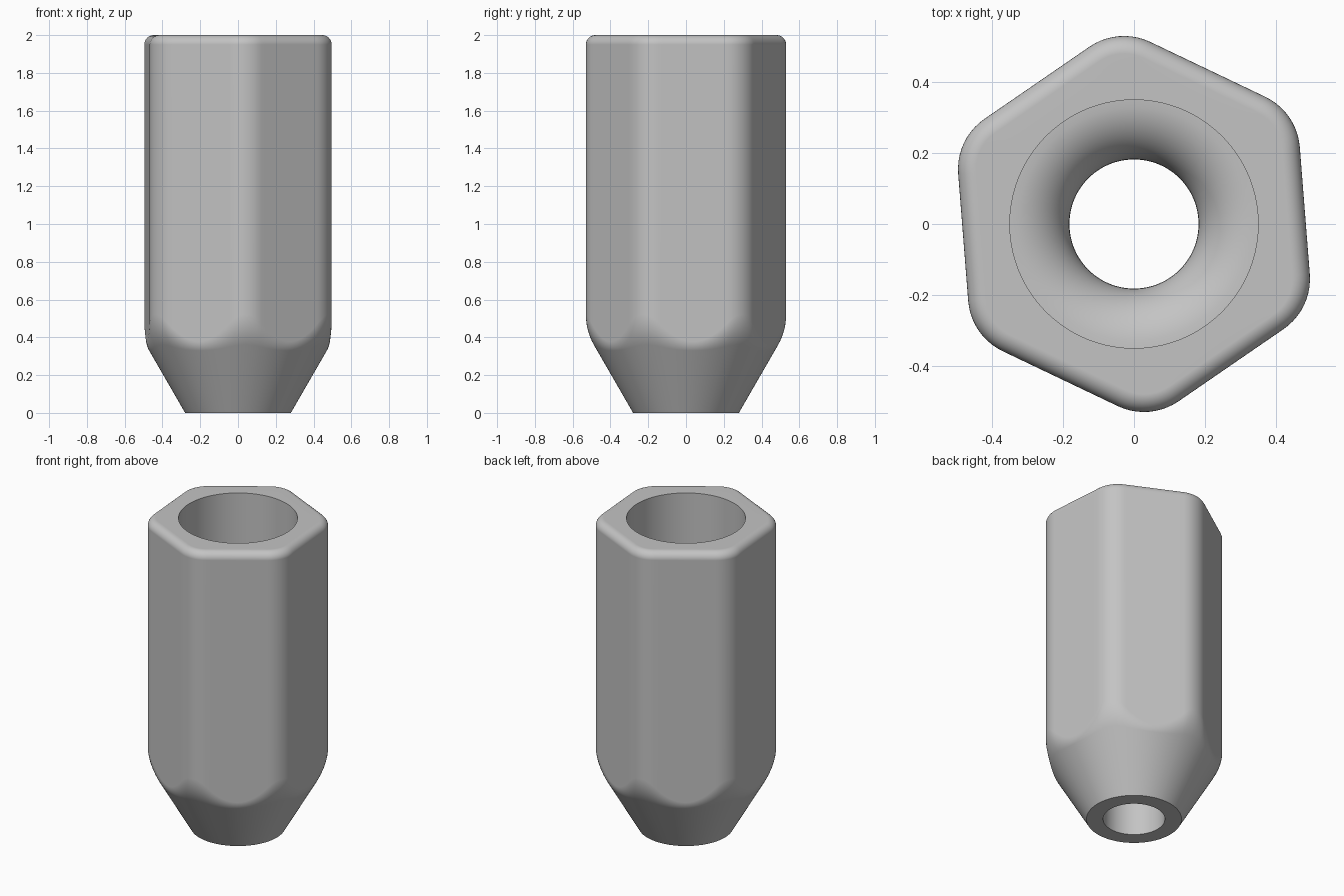
import bpy, bmesh, math

if "Cube" in bpy.data.objects:
    bpy.data.objects.remove(bpy.data.objects["Cube"])

APOTHEM, CORNER, TWIST = 0.483, 0.172, math.radians(4.5)
BASE_R, TOP, ROUND = 0.28, 2.0, 0.05
SLOPE = math.tan(math.radians(30))
ARC, FLAT = 10, 14


def outline(d=0.0):
    """Rounded hexagon, inset by d, with a fixed number of points."""
    arcs = []
    for k in range(6):
        a = TWIST + math.radians(30 + 60 * k)
        c = (APOTHEM - CORNER) / math.cos(math.radians(30))
        arc = []
        for i in range(ARC + 1):
            b = a + math.radians(-30 + 60 * i / ARC)
            arc.append((c * math.cos(a) + (CORNER - d) * math.cos(b),
                        c * math.sin(a) + (CORNER - d) * math.sin(b)))
        arcs.append(arc)
    pts = []
    for k in range(6):
        p, q = arcs[k][-1], arcs[(k + 1) % 6][0]
        pts += arcs[k]
        pts += [(p[0] + (q[0] - p[0]) * j / FLAT, p[1] + (q[1] - p[1]) * j / FLAT)
                for j in range(1, FLAT)]
    return pts


hexa = outline()
polar = [(math.hypot(x, y), math.atan2(y, x)) for x, y in hexa]


def circle(r, z):
    return [(r * math.cos(a), r * math.sin(a), z) for _, a in polar]


rings = [circle(BASE_R, 0)]

# cone blended into the hexagonal sides, softer at the corners
for i in range(7):
    t = i / 6
    ring = []
    for h, a in polar:
        w = min(1, (h - APOTHEM) / 0.047)
        s = 0.025 + 0.06 * w
        zc = (h - BASE_R) / SLOPE
        r0, z0 = h - s * 0.5, zc - s * math.cos(math.radians(30))
        r = (1 - t) ** 2 * r0 + (1 - (1 - t) ** 2) * h
        z = (1 - t) ** 2 * z0 + 2 * t * (1 - t) * zc + t * t * (zc + s)
        ring.append((r * math.cos(a), r * math.sin(a), z))
    rings.append(ring)

# rounded top edge
for i in range(9):
    b = math.radians(90 * i / 8)
    rings.append([(x, y, TOP - ROUND + ROUND * math.sin(b))
                  for x, y in outline(ROUND * (1 - math.cos(b)))])

# wide bore, rounded shoulder, narrow outlet
rings.append(circle(0.35, TOP))
for i in range(13):
    b = math.radians(90 * i / 12)
    rings.append(circle(0.35 - 0.168 * math.sin(b), 0.38 + 0.168 * math.cos(b)))
rings.append(circle(0.182, 0))

bm = bmesh.new()
loops = [[bm.verts.new(p) for p in ring] for ring in rings]
n = len(hexa)
for k, lo in enumerate(loops):
    hi = loops[(k + 1) % len(loops)]
    for i in range(n):
        j = (i + 1) % n
        bm.faces.new((lo[i], lo[j], hi[j], hi[i]))
bmesh.ops.recalc_face_normals(bm, faces=bm.faces)
mesh = bpy.data.meshes.new("hex_sleeve")
bm.to_mesh(mesh)
bm.free()

sleeve = bpy.data.objects.new("hex_sleeve", mesh)
bpy.context.collection.objects.link(sleeve)
grey = bpy.data.materials.new("plain grey")
grey.diffuse_color = (0.55, 0.55, 0.55, 1)
grey.use_nodes = True
grey.node_tree.nodes["Principled BSDF"].inputs["Base Color"].default_value = grey.diffuse_color
mesh.materials.append(grey)

bpy.context.view_layer.objects.active = sleeve
sleeve.select_set(True)
bpy.ops.object.shade_smooth_by_angle(angle=math.radians(35))
wn = sleeve.modifiers.new("flat_face_shading", 'WEIGHTED_NORMAL')
wn.keep_sharp = True
